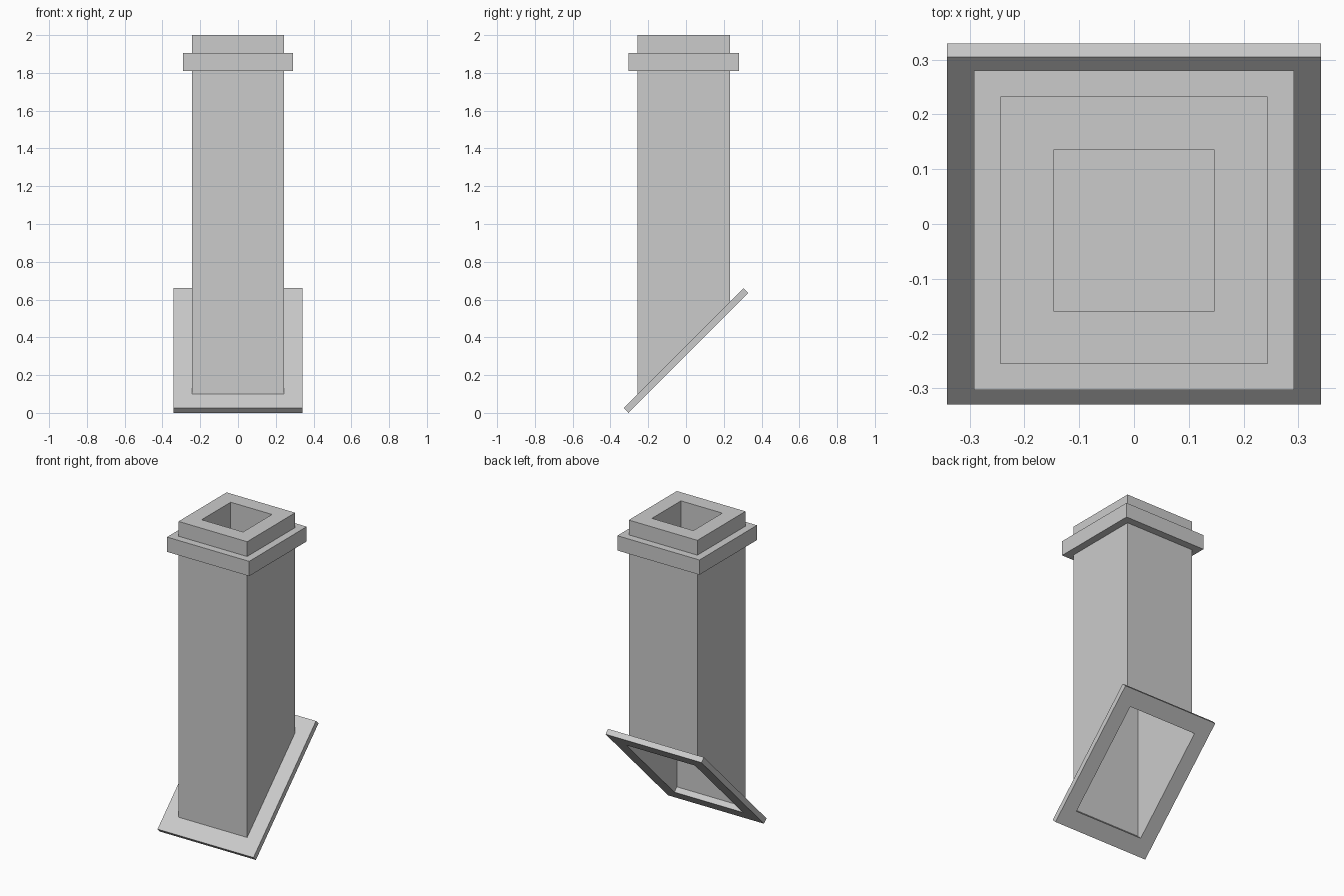
import bpy, bmesh

if "Cube" in bpy.data.objects:
    bpy.data.objects.remove(bpy.data.objects["Cube"])

CY = -0.0115  # centre line of the shaft in y


def rect(hx, y0, y1, z):
    """Rectangular loop, counter-clockwise from above; z is a function of y."""
    return [(x, y, z(y)) for x, y in ((-hx, y0), (hx, y0), (hx, y1), (-hx, y1))]


def square(h, z):
    return rect(h, CY - h, CY + h, lambda y: z)


def loft(name, loops, closed=False, cap_start=False):
    """Skin a sequence of four-sided loops into one mesh object."""
    bm = bmesh.new()
    rings = [[bm.verts.new(p) for p in loop] for loop in loops]
    pairs = list(zip(rings, rings[1:]))
    if closed:
        pairs.append((rings[-1], rings[0]))
    for a, b in pairs:
        for i in range(4):
            j = (i + 1) % 4
            bm.faces.new((a[i], b[i], b[j], a[j]))
    if cap_start:
        bm.faces.new(rings[0])
    mesh = bpy.data.meshes.new(name)
    bm.to_mesh(mesh)
    bm.free()
    obj = bpy.data.objects.new(name, mesh)
    bpy.context.collection.objects.link(obj)
    return obj


def slope_top(y):
    return y + 0.355


def slope_bottom(y):
    return y + 0.305


SHAFT, BAND, FLUE = 0.244, 0.292, 0.147

# Chimney skin: flue recess, rim, collar band, shaft cut along the roof slope
loft("chimney_shaft", [
    square(FLUE, 1.75), square(FLUE, 2.0),
    square(SHAFT, 2.0), square(SHAFT, 1.905),
    square(BAND, 1.905), square(BAND, 1.81),
    square(SHAFT, 1.81),
    rect(SHAFT, CY - SHAFT, CY + SHAFT, slope_top),
], cap_start=True)

# Sloping roof flange: a thin frame around the open shaft bottom
T = 0.025  # y shift between upper and lower face of the tilted plate
loft("roof_flange", [
    rect(SHAFT, CY - SHAFT, CY + SHAFT, slope_top),
    rect(0.341, -0.33, 0.305, slope_top),
    rect(0.341, -0.33 + T, 0.305 + T, slope_bottom),
    rect(SHAFT, CY - SHAFT + T, CY + SHAFT + T, slope_bottom),
], closed=True)
